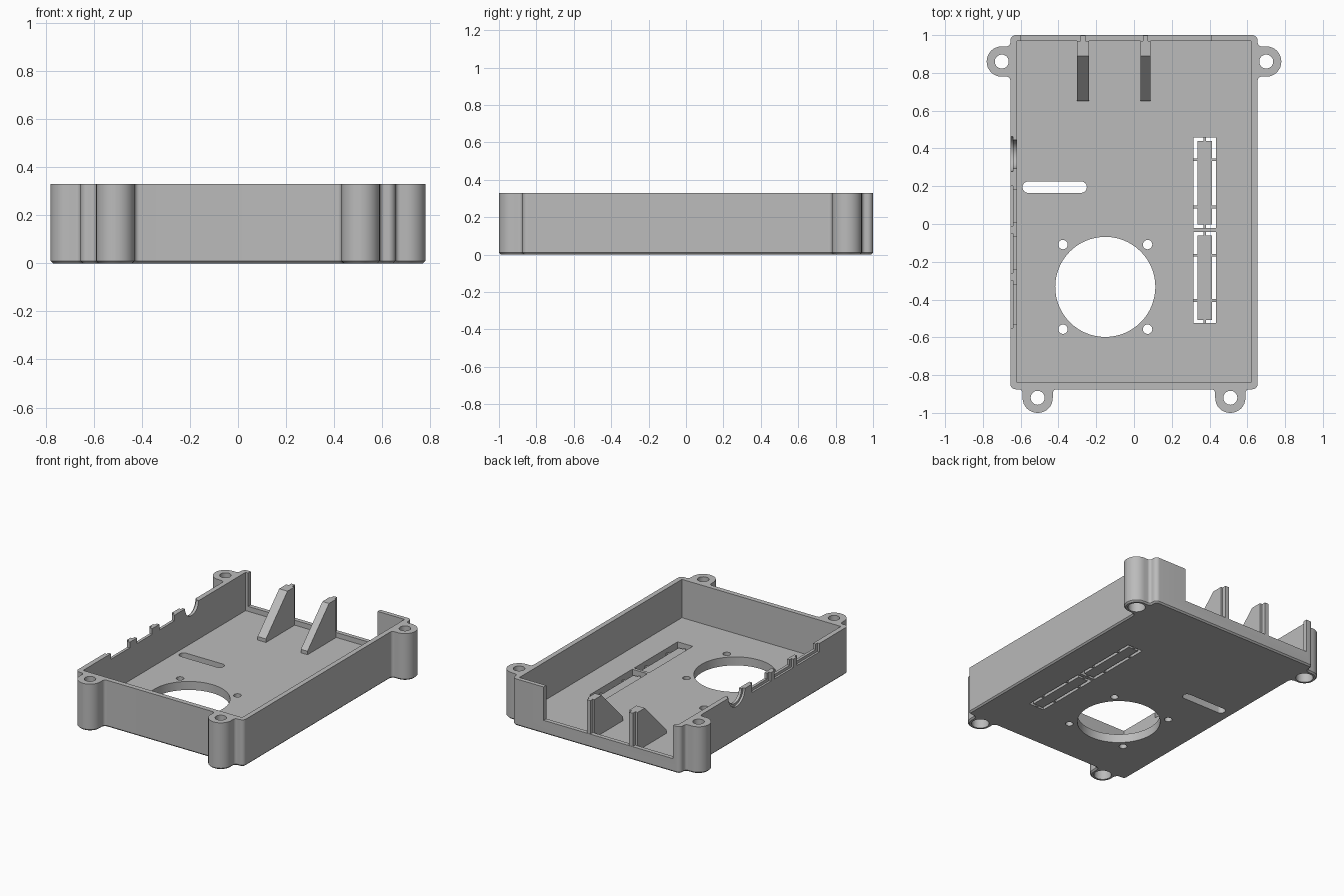
import bpy, bmesh, math
from mathutils import Vector

if "Cube" in bpy.data.objects:
    bpy.data.objects.remove(bpy.data.objects["Cube"])

grey = bpy.data.materials.new("plain grey")
grey.use_nodes = True
colour = (0.5, 0.5, 0.5, 1)
grey.diffuse_color = colour
grey.node_tree.nodes["Principled BSDF"].inputs["Base Color"].default_value = colour

H, FLOOR = 0.33, 0.06


def loft(name, rings):
    """Solid through rings of equal length, each a list of 3D points."""
    bm = bmesh.new()
    loops = [[bm.verts.new(p) for p in r] for r in rings]
    n = len(loops[0])
    for a, b in zip(loops, loops[1:]):
        for i in range(n):
            bm.faces.new((a[i], a[(i + 1) % n], b[(i + 1) % n], b[i]))
    bm.faces.new(loops[0][::-1])
    bm.faces.new(loops[-1])
    bmesh.ops.recalc_face_normals(bm, faces=bm.faces)
    me = bpy.data.meshes.new(name)
    bm.to_mesh(me)
    bm.free()
    me.materials.append(grey)
    ob = bpy.data.objects.new(name, me)
    bpy.context.collection.objects.link(ob)
    return ob


def box(name, x0, x1, y0, y1, z0, z1):
    return loft(name, [[(x0, y0, z), (x1, y0, z), (x1, y1, z), (x0, y1, z)] for z in (z0, z1)])


def circle(x, y, r, z, n=32):
    return [(x + r * math.cos(math.tau * i / n), y + r * math.sin(math.tau * i / n), z) for i in range(n)]


def drill(x, y, r, z0=-0.1, z1=0.5, n=32):
    return loft("cutter", [circle(x, y, r, z0, n), circle(x, y, r, z1, n)])


def rounded(corners, z, seg=8):
    """Round every corner (x, y, radius) of a polygon, convex or concave."""
    out = []
    for i, (x, y, r) in enumerate(corners):
        p = Vector((x, y))
        u = (Vector(corners[i - 1][:2]) - p).normalized()
        v = (Vector(corners[(i + 1) % len(corners)][:2]) - p).normalized()
        centre = p + (u + v) * r
        for k in range(seg + 1):
            t = k / seg * math.pi / 2
            q = centre - v * r * math.cos(t) - u * r * math.sin(t)
            out.append((q.x, q.y, z))
    return out


def outline(c, z):
    """Case outline with four screw lugs, shrunk by c."""
    w, s, f = 0.655 - c, 0.02 + c, 0.03 - c
    lug = 0.079 - c
    half = [(0.43 + c, -0.875 + c, s), (0.43 + c, -1 + c, lug), (0.59 - c, -1 + c, lug),
            (0.59 - c, -0.875 + c, s), (w, -0.875 + c, f), (w, 0.78 + c, s),
            (0.78 - c, 0.78 + c, lug), (0.78 - c, 0.94 - c, lug), (w, 0.94 - c, s), (w, 1 - c, f)]
    return rounded(half + [(-x, y, r) for x, y, r in reversed(half)], z)


case = loft("case", [outline(0.01, 0), outline(0, 0.01), outline(0, H)])


def cut(cutter):
    mod = case.modifiers.new("cut", "BOOLEAN")
    mod.operation, mod.solver, mod.object = "DIFFERENCE", "EXACT", cutter
    bpy.context.view_layer.objects.active = case
    bpy.ops.object.modifier_apply(modifier=mod.name)
    bpy.data.objects.remove(cutter)


# Hollow interior and the open back above a low sill
cut(box("cutter", -0.62, 0.62, -0.84, 0.97, FLOOR, 0.5))
cut(box("cutter", -0.6, 0.41, 0.93, 1.1, 0.095, 0.5))

# Screw holes with wider pockets underneath
for side in (-1, 1):
    for x, y in ((0.70, 0.86), (0.51, -0.92)):
        cut(drill(side * x, y, 0.037))
        cut(drill(side * x, y, 0.056, -0.1, 0.08))

# Fan opening and its four fixing holes
FX, FY = -0.152, -0.333
cut(drill(FX, FY, 0.265, n=64))
for sx in (-1, 1):
    for sy in (-1, 1):
        cut(drill(FX + sx * 0.224, FY + sy * 0.224, 0.025, n=20))

# Rounded card slot
slot = [(-0.59, 0.165, 0.029), (-0.25, 0.165, 0.029), (-0.25, 0.225, 0.029), (-0.59, 0.225, 0.029)]
cut(loft("cutter", [rounded(slot, -0.1), rounded(slot, 0.2)]))

# Port notches in the right wall: a narrow notch and a wider outside recess
for y0, y1 in ((0.01, 0.18), (-0.24, -0.07), (-0.53, -0.32)):
    cut(box("cutter", -0.7, -0.6, y0, y1, H - 0.04, 0.5))
    cut(box("cutter", -0.7, -0.64, y0 - 0.02, y1 + 0.02, H - 0.06, 0.5))


def port(x0, x1, r):
    return loft("cutter", [[(x, 0.37 + p[0], H + p[1]) for p in circle(0, 0, r, 0)] for x in (x0, x1)])


cut(port(-0.7, -0.6, 0.075))
cut(port(-0.7, -0.64, 0.092))

# Knock-out plates held in two slots by small tabs
for i, (y0, y1, tabs) in enumerate(((-0.02, 0.457, (0.09, 0.34)), (-0.525, -0.042, (-0.405, -0.165)))):
    cut(box("cutter", 0.315, 0.433, y0, y1, -0.1, 0.2))
    box(f"knockout_plate_{i}", 0.336, 0.412, y0 + 0.018, y1 - 0.018, 0, 0.03)
    box(f"knockout_end_tab_{i}", 0.367, 0.381, y0 - 0.005, y1 + 0.005, 0.002, 0.028)
    for y in tabs:
        box(f"knockout_side_tab_{i}", 0.31, 0.438, y - 0.007, y + 0.007, 0.002, 0.028)

# Upright support fins, sloping down toward the front, with a rear rib
for i, (x0, x1) in enumerate(((-0.302, -0.237), (0.035, 0.087))):
    side = [(0.65, FLOOR - 0.01), (0.65, FLOOR + 0.025), (0.89, H), (0.97, H), (0.97, FLOOR - 0.01)]
    loft(f"support_fin_{i}", [[(x, y, z) for y, z in side] for x in (x0, x1)])
    mid = (x0 + x1) / 2
    box(f"fin_rib_{i}", mid - 0.014, mid + 0.014, 0.965, 0.998, 0.03, H)

# Smooth the round walls, keep the edges sharp
bpy.ops.object.select_all(action="DESELECT")
case.select_set(True)
bpy.context.view_layer.objects.active = case
bpy.ops.object.shade_smooth_by_angle(angle=math.radians(30))
